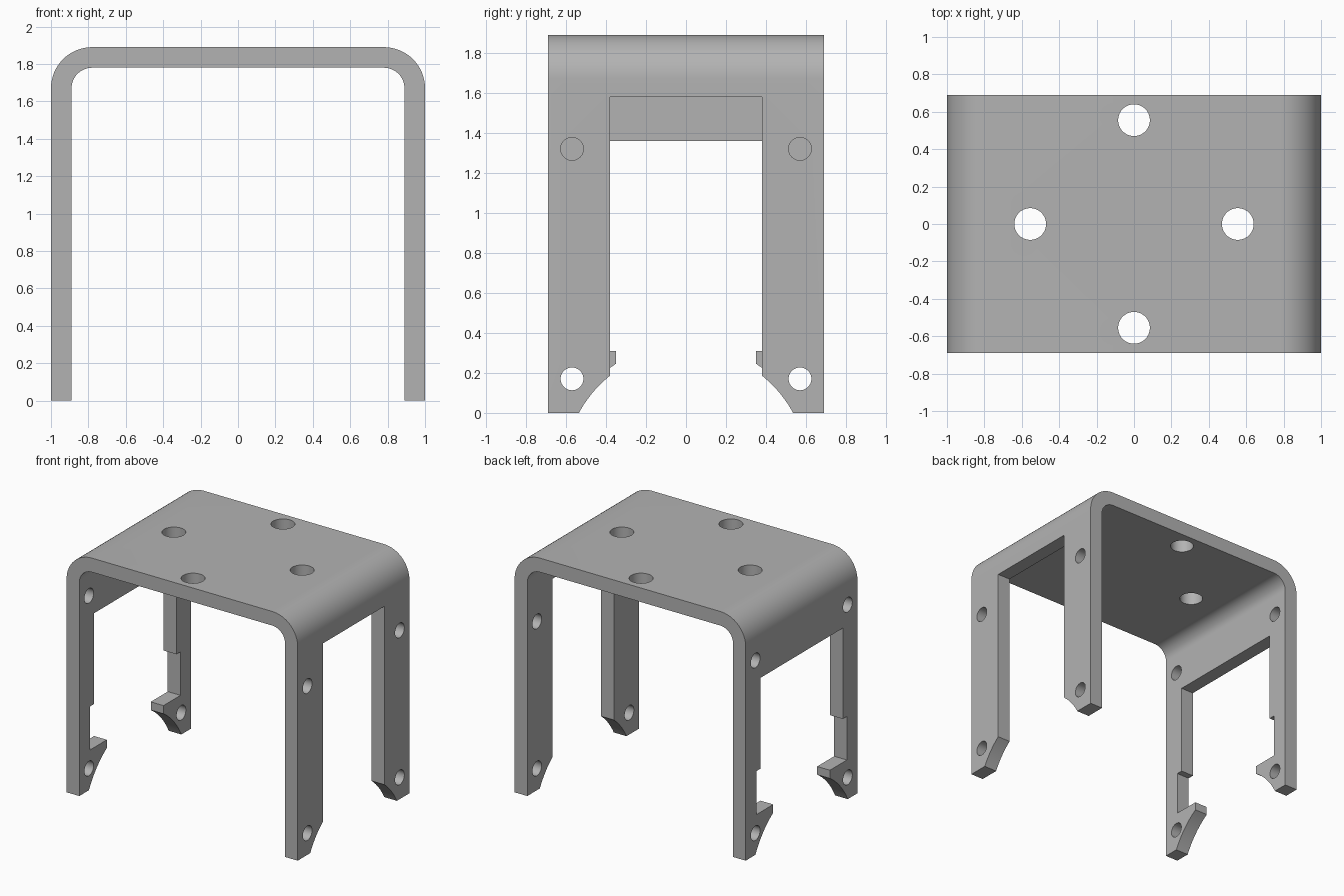
import bpy, bmesh
from math import sin, cos, asin, pi, sqrt
from mathutils import Matrix, Vector

cube = bpy.data.objects.get("Cube")
if cube:
    bpy.data.objects.remove(cube, do_unlink=True)

grey = bpy.data.materials.new("plain grey")
grey.use_nodes = True
colour = (0.45, 0.45, 0.45, 1)
grey.diffuse_color = colour
grey.node_tree.nodes["Principled BSDF"].inputs["Base Color"].default_value = colour

DEPTH, HEIGHT, WALL, BEND = 0.69, 1.89, 0.11, 0.22


def link(name, bm):
    bmesh.ops.recalc_face_normals(bm, faces=bm.faces[:])
    mesh = bpy.data.meshes.new(name)
    bm.to_mesh(mesh)
    bm.free()
    mesh.materials.append(grey)
    obj = bpy.data.objects.new(name, mesh)
    bpy.context.collection.objects.link(obj)
    return obj


def prism(name, points, offset):
    """Extrude a closed outline of 3D points along offset."""
    bm = bmesh.new()
    face = bm.faces.new([bm.verts.new(p) for p in points])
    new = bmesh.ops.extrude_face_region(bm, geom=[face])["geom"]
    bmesh.ops.translate(bm, vec=offset,
                        verts=[v for v in new if isinstance(v, bmesh.types.BMVert)])
    return link(name, bm)


def arc(cx, cz, r, start, end, steps=16):
    return [(cx + r * cos(start + (end - start) * i / steps),
             cz + r * sin(start + (end - start) * i / steps)) for i in range(steps + 1)]


def mirrored(half):
    return half + [(-a, b) for a, b in reversed(half)]


def cylinder(name, centre, radius, axis):
    bm = bmesh.new()
    turn = Vector((0, 0, 1)).rotation_difference(Vector(axis)).to_matrix().to_4x4()
    bmesh.ops.create_cone(bm, cap_ends=True, segments=40, radius1=radius, radius2=radius,
                          depth=0.4, matrix=Matrix.Translation(centre) @ turn)
    return link(name, bm)


# Bent sheet: outer outline, then inner outline back
cx, cz = 1 - BEND, HEIGHT - BEND
outer = mirrored([(1, 0)] + arc(cx, cz, BEND, 0, pi / 2))
inner = mirrored([(1 - WALL, 0)] + arc(cx, cz, BEND - WALL, 0, pi / 2))
bracket = prism("bracket", [(x, -DEPTH, z) for x, z in outer + inner[::-1]],
                (0, 2 * DEPTH, 0))


def foot_curve(radius, y_end):
    """Concave foot cut, from below the floor up to y_end."""
    low = -0.29
    top = sqrt(radius ** 2 - y_end ** 2)
    return arc(0, low, radius, asin(0.24 / radius), asin(top / radius), 14)


# Wall openings: plain on the left, hooked and notched on the right
plain = mirrored(foot_curve(0.609, 0.38) + [(0.38, 1.58)])
hooked = mirrored(foot_curve(0.64, 0.35) + [
    (0.35, 0.31), (0.56, 0.31), (0.56, 0.65), (0.51, 0.65), (0.51, 1.36)])
cutters = [
    prism("left_opening_cutter", [(0.8, y, z) for y, z in plain], (0.3, 0, 0)),
    prism("right_opening_cutter", [(-1.1, y, z) for y, z in hooked], (0.3, 0, 0)),
]

# Bolt holes in the legs and the top plate
for side, upper in ((1, 1.32), (-1, 1.52)):
    for y in (-0.57, 0.57):
        for z in (0.17, upper):
            cutters.append(cylinder("leg_hole_cutter", (side * 0.945, y, z), 0.057, (1, 0, 0)))
for x, y in ((0.555, 0), (-0.555, 0), (0, 0.555), (0, -0.555)):
    cutters.append(cylinder("top_hole_cutter", (x, y, HEIGHT - WALL / 2), 0.085, (0, 0, 1)))

bpy.ops.object.select_all(action="DESELECT")
bracket.select_set(True)
bpy.context.view_layer.objects.active = bracket
for cutter in cutters:
    mod = bracket.modifiers.new("cut", "BOOLEAN")
    mod.operation = "DIFFERENCE"
    mod.solver = "EXACT"
    mod.object = cutter
    bpy.ops.object.modifier_apply(modifier=mod.name)
for cutter in cutters:
    bpy.data.objects.remove(cutter, do_unlink=True)

bpy.ops.object.shade_smooth_by_angle(angle=0.5)
